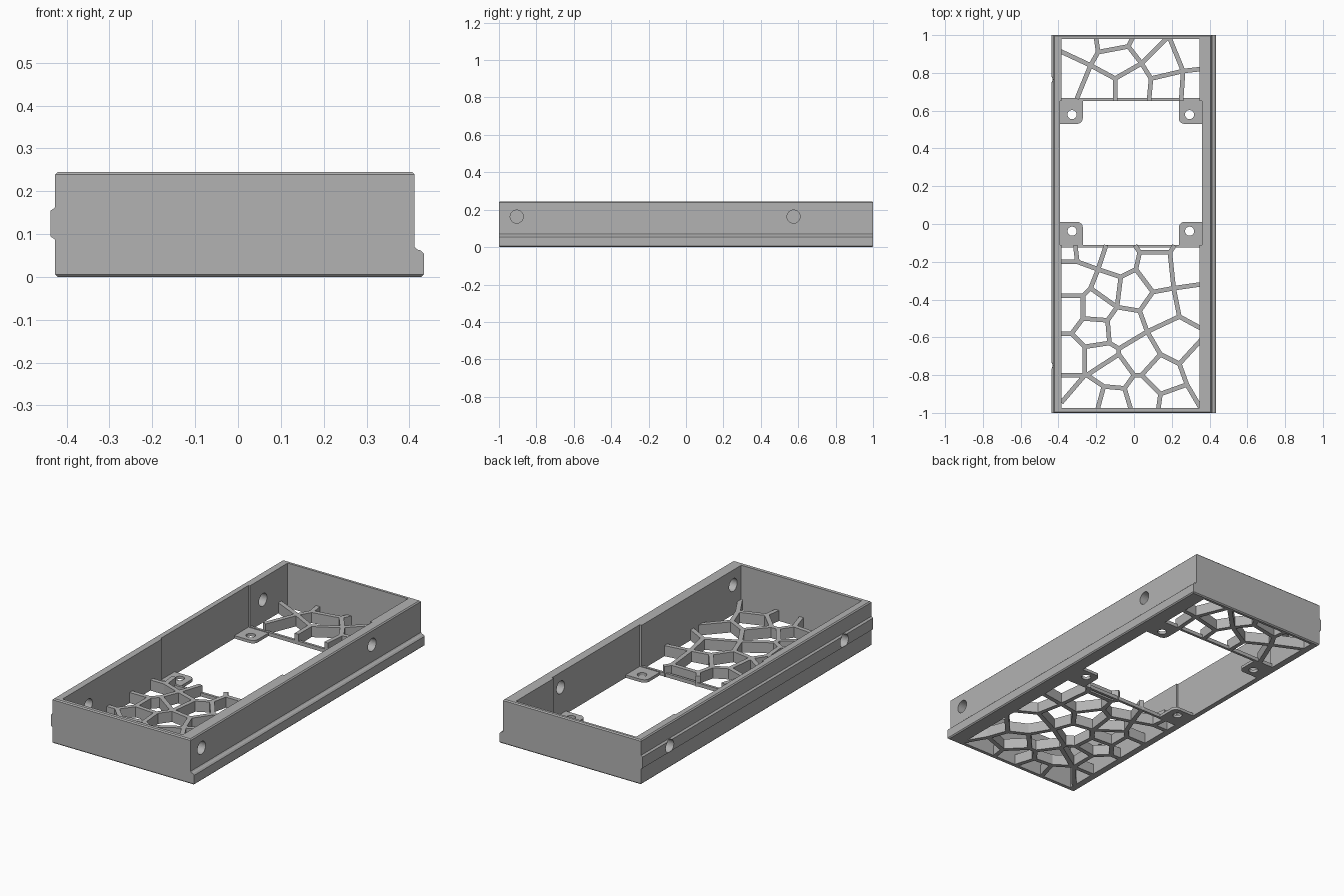
import bpy
import bmesh
import math
from mathutils import Matrix, Vector

if "Cube" in bpy.data.objects:
    bpy.data.objects.remove(bpy.data.objects["Cube"])

grey = bpy.data.materials.new("plain grey")
grey.use_nodes = True
colour = (0.45, 0.45, 0.45, 1)
grey.diffuse_color = colour
grey.node_tree.nodes["Principled BSDF"].inputs["Base Color"].default_value = colour

TOP = 0.245
LEFT, RIGHT = -0.427, 0.412          # outer wall faces
IN_L, IN_R = -0.384, 0.347           # inner wall faces
MID_L, MID_R = -0.393, 0.359         # inner faces beside the open bay
BAY_F, BAY_B = -0.111, 0.652         # ends of the open bay


def finish(name, bm):
    bmesh.ops.recalc_face_normals(bm, faces=bm.faces)
    mesh = bpy.data.meshes.new(name)
    bm.to_mesh(mesh)
    bm.free()
    mesh.materials.append(grey)
    ob = bpy.data.objects.new(name, mesh)
    bpy.context.collection.objects.link(ob)
    return ob


def add_box(bm, low, high, turn=0):
    low, high = Vector(low), Vector(high)
    mat = (Matrix.Translation((low + high) / 2) @ Matrix.Rotation(turn, 4, "Z")
           @ Matrix.Diagonal((*(high - low), 1)))
    bmesh.ops.create_cube(bm, size=1, matrix=mat)


def extrude(points, offset):
    bm = bmesh.new()
    face = bm.faces.new([bm.verts.new(p) for p in points])
    new = bmesh.ops.extrude_face_region(bm, geom=[face])["geom"]
    bmesh.ops.translate(bm, vec=offset,
                        verts=[g for g in new if isinstance(g, bmesh.types.BMVert)])
    return bm


def cut(target, bm):
    cutter = finish("cutter", bm)
    cutter.hide_render = True
    mod = target.modifiers.new("cut", "BOOLEAN")
    mod.operation = "DIFFERENCE"
    mod.solver = "EXACT"
    mod.object = cutter
    bpy.context.view_layer.objects.active = target
    bpy.ops.object.modifier_apply(modifier=mod.name)
    bpy.data.objects.remove(cutter)


def add_cylinder(bm, centre, radius, depth, axis):
    mat = Matrix.Translation(centre)
    if axis == "x":
        mat = mat @ Matrix.Rotation(math.pi / 2, 4, "Y")
    bmesh.ops.create_cone(bm, cap_ends=True, segments=32, radius1=radius,
                          radius2=radius, depth=depth, matrix=mat)


# Outer shell: one cross-section with a lip on one side and a rail on the other
profile = [(LEFT, 0), (0.434, 0), (0.434, 0.054), (0.426, 0.062), (0.418, 0.064),
           (RIGHT, 0.07), (RIGHT, TOP), (LEFT, TOP), (LEFT, 0.162),
           (-0.437, 0.155), (-0.437, 0.094), (LEFT, 0.087)]
bm = extrude([(x, -1, z) for x, z in profile], (0, 2, 0))
rim = [e for e in bm.edges
       if all(v.co.z < 0.001 for v in e.verts)
       or all(v.co.z > TOP - 0.001 for v in e.verts)]
bmesh.ops.bevel(bm, geom=rim, offset=0.006, segments=1, affect="EDGES")
shell = finish("frame_shell", bm)

# Hollow interior, slightly wider in the bay
bm = bmesh.new()
add_box(bm, (IN_L, -0.975, -0.1), (IN_R, 0.98, 0.4))
cut(shell, bm)
bm = bmesh.new()
add_box(bm, (MID_L, BAY_F, -0.1), (MID_R, BAY_B, 0.4))
cut(shell, bm)

# Round side holes
for x, z, ys in ((RIGHT, 0.163, (-0.905, 0.575)), (LEFT, 0.125, (-0.75, 0.765))):
    for y in ys:
        bm = bmesh.new()
        add_cylinder(bm, (x, y, z), 0.035, 0.2, "x")
        cut(shell, bm)

# Cross bars at both ends of the bay
for name, y, y2 in (("front_bar", BAY_F - 0.014, BAY_F), ("back_bar", BAY_B, BAY_B + 0.014)):
    bm = bmesh.new()
    add_box(bm, (IN_L - 0.005, y, 0), (IN_R + 0.005, y2, 0.02))
    finish(name, bm)

# Mounting tabs in the bay corners, with one rounded corner and a screw hole
SIZE, ROUND = 0.122, 0.03
for side, x, sx in (("right", MID_L, 1), ("left", MID_R, -1)):
    for end, y, sy in (("front", BAY_F, 1), ("back", BAY_B, -1)):
        outline = [(-0.004, -0.004), (SIZE, -0.004)]
        for i in range(7):
            a = math.pi / 12 * i
            outline.append((SIZE - ROUND + ROUND * math.cos(a),
                            SIZE - ROUND + ROUND * math.sin(a)))
        outline.append((-0.004, SIZE))
        tab = finish(f"{end}_{side}_tab",
                     extrude([(x + sx * u, y + sy * v, 0) for u, v in outline],
                             (0, 0, 0.016)))
        bm = bmesh.new()
        add_cylinder(bm, (x + sx * 0.065, y + sy * 0.073, 0), 0.024, 0.2, "z")
        cut(tab, bm)

# Irregular cell grilles: paths of strut joints, in hundredths
back_paths = [
    (-38, 91, -23, 84, -19, 91, -20, 98),
    (-30, 67, -23, 84, -10, 77, -10, 66),
    (-19, 91, -3, 94, 4, 85, -10, 77),
    (-3, 94, -1, 98),
    (17, 98, 4, 85, 9, 77, 8, 66),
    (9, 77, 26, 81, 19, 98),
    (35, 82, 26, 81, 25, 66),
]
upper_front_paths = [
    (-31, -12, -30, -20, -38, -20),
    (-30, -20, -19, -24, -15, -12),
    (-38, -38, -27, -38, -23, -34, -19, -24, -7, -28, 1, -24, 3, -15, 1, -12),
    (3, -15, 19, -15, 21, -12),
    (19, -15, 21, -34, 35, -32),
    (1, -24, 10, -36, 21, -34, 24, -49, 35, -55),
    (10, -36, 3, -46, -9, -44, -7, -28),
    (-23, -34, -9, -44, -14, -51, -27, -50, -27, -38),
    (-27, -50, -33, -58, -38, -58),
]
lower_front_paths = [
    (-33, -58, -26, -65, -13, -63, -14, -51),
    (-13, -63, -8, -66, 7, -57, 3, -46),
    (24, -49, 7, -57, 14, -69, 24, -74, 35, -62),
    (14, -69, 4, -80, 0, -80, -8, -69, -8, -66),
    (4, -80, 14, -90, 13, -97),
    (14, -90, 28, -85, 24, -74),
    (28, -85, 35, -97),
    (0, -80, -5, -87, -2, -97),
    (-5, -87, -16, -86, -19, -97),
    (-16, -86, -25, -80, -8, -69),
    (-26, -65, -26, -80, -38, -80),
    (-26, -80, -38, -94),
]


def grille(name, paths, width=0.024, height=0.058):
    bm = bmesh.new()
    for path in paths:
        joints = [Vector(p) / 100 for p in zip(path[::2], path[1::2])]
        for a, b in zip(joints, joints[1:]):
            mid, d = (a + b) / 2, b - a
            half = d.length / 2 + width * 0.35
            add_box(bm, (mid.x - half, mid.y - width / 2, 0),
                    (mid.x + half, mid.y + width / 2, height),
                    math.atan2(d.y, d.x))
    finish(name, bm)


grille("back_grille", back_paths)
grille("front_grille", upper_front_paths + lower_front_paths)
